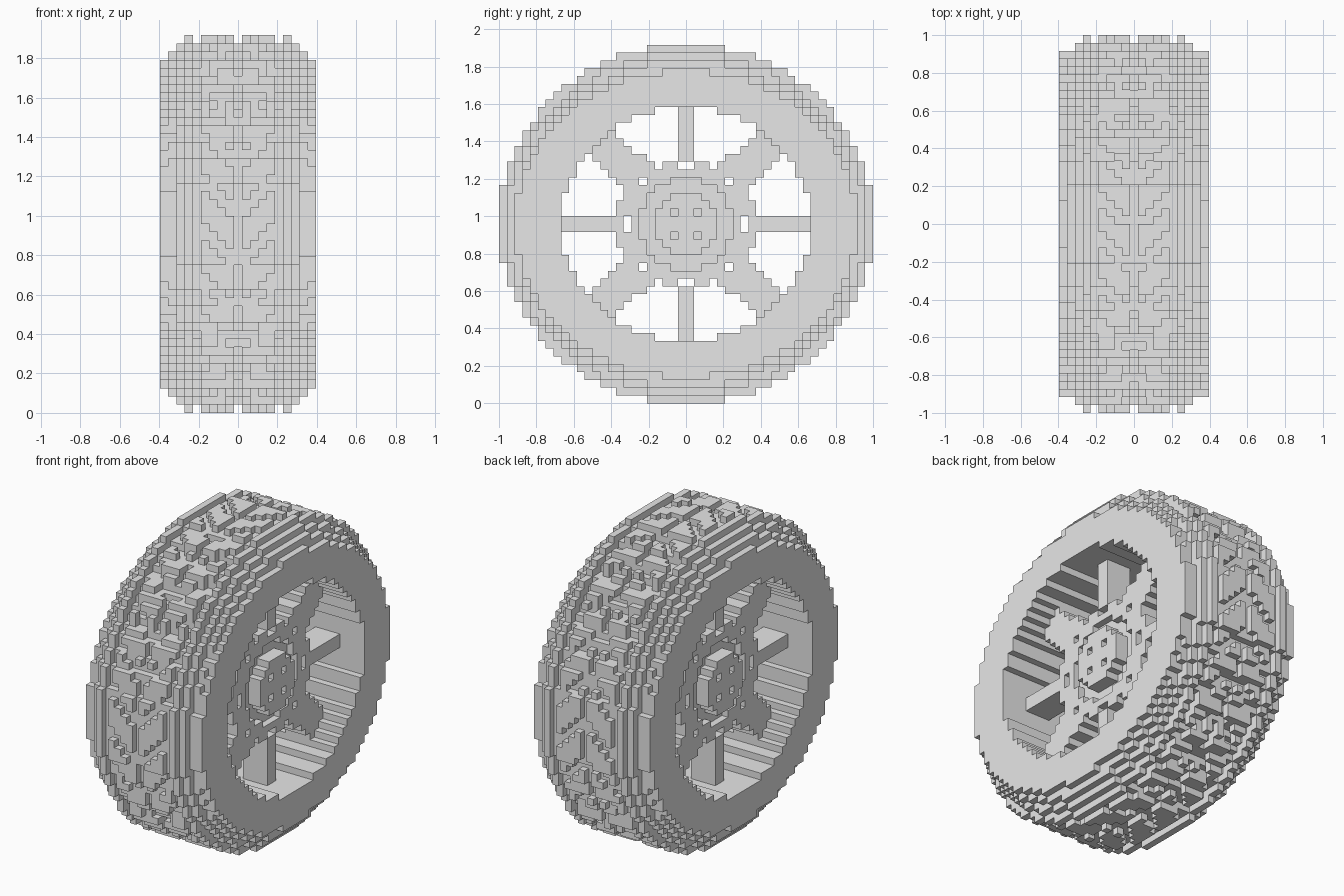
import bpy
import math

cube = bpy.data.objects.get("Cube")
if cube:
    bpy.data.objects.remove(cube, do_unlink=True)

# Block grid: half counts along width, length and height
UNIT = 2 / 48
HALF_X, HALF_Y, HALF_Z = 9, 24, 23
COLUMNS = range(-HALF_X, HALF_X + 1)
ROWS = [j + 0.5 for j in range(-HALF_Y, HALF_Y)]
LEVELS = [k + 0.5 for k in range(-HALF_Z, HALF_Z)]

grey = bpy.data.materials.new("plain grey")
grey.use_nodes = True
grey.diffuse_color = (0.8, 0.8, 0.8, 1)
grey.node_tree.nodes["Principled BSDF"].inputs["Base Color"].default_value = (0.8, 0.8, 0.8, 1)


def inside(y, z, a, b):
    return (y / a) ** 2 + (z / b) ** 2 <= 1


def build_blocks(name, filled):
    """Make one object from the outer faces of every filled block."""
    cells = {(i, y, z) for i in COLUMNS for y in ROWS for z in LEVELS if filled(i, y, z)}
    verts, faces = {}, []
    for cell in cells:
        for axis in range(3):
            for side in (-1, 1):
                beside = list(cell)
                beside[axis] += side
                if tuple(beside) in cells:
                    continue
                u, v = (axis + 1) % 3, (axis + 2) % 3
                ring = []
                for du, dv in ((-1, -1), (1, -1), (1, 1), (-1, 1)):
                    corner = list(cell)
                    corner[axis] += side / 2
                    corner[u] += du / 2
                    corner[v] += dv / 2
                    ring.append(verts.setdefault(tuple(corner), len(verts)))
                faces.append(ring if side > 0 else ring[::-1])
    mesh = bpy.data.meshes.new(name)
    points = [(x * UNIT, y * UNIT, (z + HALF_Z) * UNIT) for x, y, z in verts]
    mesh.from_pydata(points, [], faces)
    mesh.materials.append(grey)
    obj = bpy.data.objects.new(name, mesh)
    bpy.context.collection.objects.link(obj)
    return obj


# Tyre: rounded shoulders, ring grooves and V-shaped tread
SHOULDER = {7: (23, 22), 8: (22, 21), 9: (21.9, 19.75)}


def tyre(i, y, z):
    col = abs(i)
    if inside(y, z, 16, 15):
        return False
    a, b = SHOULDER.get(col, (24, 23))
    along = math.atan2(z, -y) / math.tau * 150
    chevron = 1 <= col <= 4 and (along - col) % 6 < 2
    if col in (0, 5) or chevron:
        a, b = a - 1, b - 1
    return inside(y, z, a, b)


# Wheel discs: a plate with four broad diagonal arms, one on each side
def in_hub(y, z):
    return inside(y, z, 6, 6)


def disc(i, y, z):
    if not 2 <= abs(i) <= 5 or in_hub(y, z) or not inside(y, z, 16, 15):
        return False
    y, z = abs(y), abs(z)
    if (y, z) in ((0.5, 7.5), (7.5, 0.5), (5.5, 5.5)):
        return False
    arm = abs(y * 0.958 - z) <= 3.25
    return inside(y, z, 9, 8) or arm


# Thin upright and level spokes
def thin_spokes(i, y, z):
    if not 2 <= abs(i) <= 5 or not inside(y, z, 16, 15):
        return False
    y, z = abs(y), abs(z)
    return (y < 1 and z > 8) or (z < 1 and y > 8)


# Hub: sunken ring around a raised cap with four bolt holes
def hub(i, y, z):
    if not in_hub(y, z):
        return False
    if not inside(y, z, 4, 4):
        return abs(i) <= 4
    bolt = abs(y) == 1.5 and abs(z) == 1.5
    return abs(i) <= (5 if bolt else 6)


build_blocks("tyre", tyre)
build_blocks("wheel_discs", disc)
build_blocks("thin_spokes", thin_spokes)
build_blocks("hub", hub)
